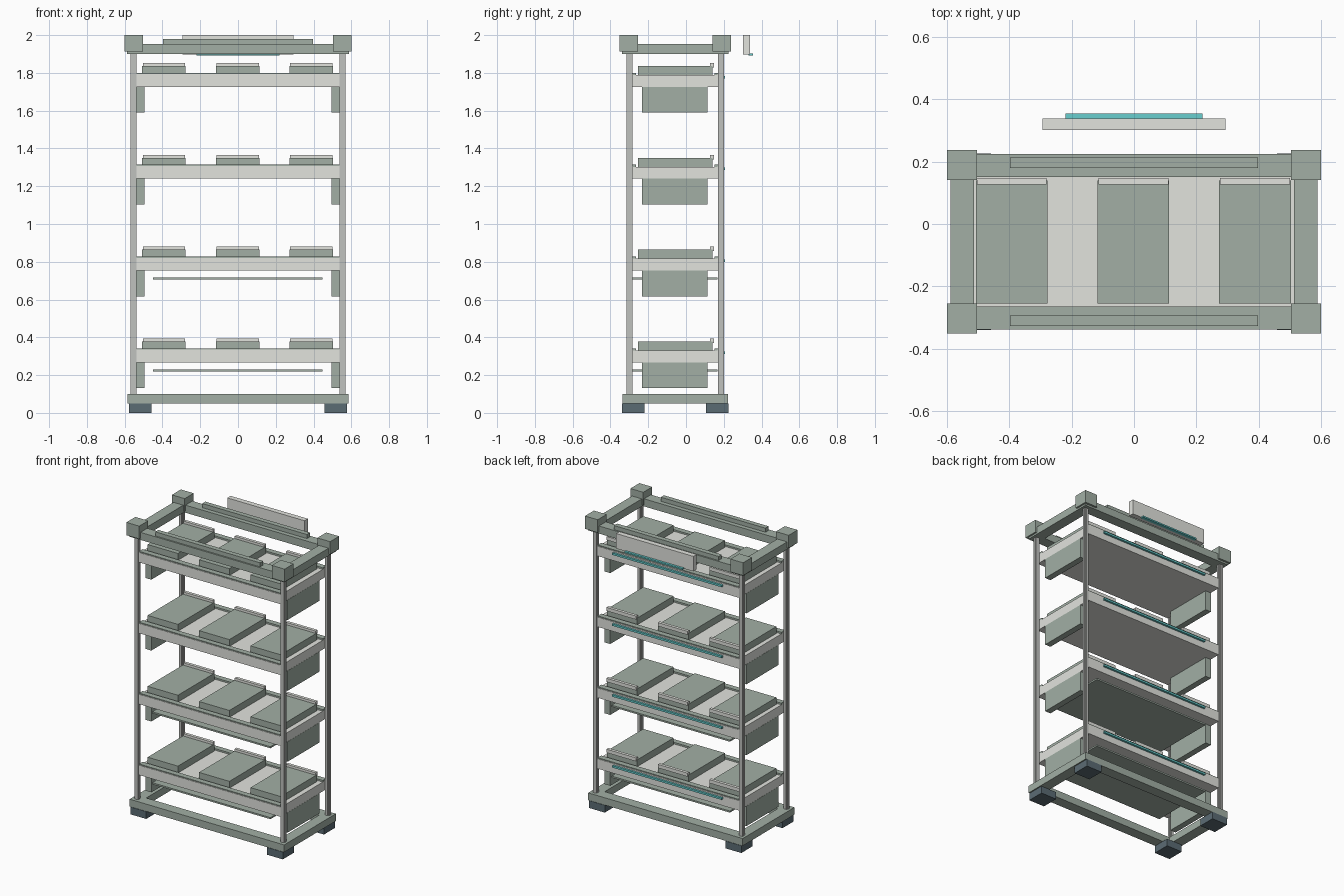
import bpy
import bmesh
from mathutils import Vector

cube = bpy.data.objects.get("Cube")
if cube:
    bpy.data.objects.remove(cube, do_unlink=True)


def material(name, rgb):
    m = bpy.data.materials.new(name)
    m.use_nodes = True
    colour = (*rgb, 1)
    m.diffuse_color = colour
    m.node_tree.nodes["Principled BSDF"].inputs["Base Color"].default_value = colour
    return m


GREEN = material("sage grey", (0.36, 0.43, 0.375))
LIGHT = material("pale grey", (0.76, 0.77, 0.73))
METAL = material("metal grey", (0.53, 0.54, 0.52))
SLATE = material("dark slate", (0.105, 0.15, 0.175))
TEAL = material("teal", (0.14, 0.62, 0.62))

MID = -0.057   # centre of the rack in depth
SIDES = (-1, 1)


def boxes(name, mat, spans):
    """One object made of boxes, each given as x, y and z ranges."""
    bm = bmesh.new()
    for span in spans:
        lo, hi = Vector([s[0] for s in span]), Vector([s[1] for s in span])
        verts = bmesh.ops.create_cube(bm, size=1)["verts"]
        bmesh.ops.scale(bm, vec=hi - lo, verts=verts)
        bmesh.ops.translate(bm, vec=(lo + hi) / 2, verts=verts)
    mesh = bpy.data.meshes.new(name)
    bm.to_mesh(mesh)
    bm.free()
    mesh.materials.append(mat)
    obj = bpy.data.objects.new(name, mesh)
    bpy.context.collection.objects.link(obj)
    return obj


def around(centre, half):
    return (centre - half, centre + half)


def pair(side, inner, outer, centre=0):
    """Range from inner to outer on one side of a centre."""
    return tuple(sorted((centre + side * inner, centre + side * outer)))


# Feet, ribbed posts and corner blocks
for sx in SIDES:
    for sy in SIDES:
        tag = ("left" if sx > 0 else "right") + ("_back" if sy > 0 else "_front")
        boxes("foot_" + tag, SLATE,
              [(pair(sx, 0.458, 0.578), pair(sy, 0.163, 0.283, MID), (0, 0.05))])
        px, py = sx * 0.554, MID + sy * 0.242
        boxes("post_" + tag, METAL,
              [(around(px, hx), around(py, hy), (0.09, 1.92))
               for hx, hy in ((0.013, 0.013), (0.016, 0.007), (0.007, 0.016))])
        boxes("corner_block_" + tag, GREEN,
              [(pair(sx, 0.503, 0.6), pair(sy, 0.198, 0.295, MID), (1.912, 2.0))])


# Base and top frames
def frame(name, z, width, half_x, half_y):
    spans = [((-half_x, half_x), pair(s, half_y - width, half_y, MID), z) for s in SIDES]
    spans += [(pair(s, half_x - width, half_x), around(MID, half_y - width), z)
              for s in SIDES]
    return boxes(name, GREEN, spans)


frame("base_frame", (0.05, 0.1), 0.074, 0.586, 0.28)
frame("top_frame", (1.9, 1.952), 0.074, 0.588, 0.281)
for sy in SIDES:
    boxes("top_strip_" + ("back" if sy > 0 else "front"), GREEN,
          [((-0.397, 0.397), pair(sy, 0.237, 0.271, MID), (1.952, 1.98))])

# Shelves, counted from the bottom
for i in range(4):
    z = 0.268 + i * 0.486
    tag = f"_{i + 1}"
    boxes("shelf_deck" + tag, LIGHT,
          [((-0.537, 0.537), (-0.287, 0.167), (z, z + 0.063))])
    boxes("shelf_beams" + tag, LIGHT,
          [((-0.537, 0.537), pair(s, 0.224, 0.25, MID), (z, z + 0.067)) for s in SIDES])
    boxes("shelf_lips" + tag, GREEN,
          [((-0.537, 0.537), pair(s, 0.209, 0.247, MID), (z + 0.063, z + 0.074))
           for s in SIDES])
    boxes("shelf_back_light" + tag, TEAL,
          [((-0.415, 0.415), (0.19, 0.207), (z + 0.045, z + 0.058))])

    # Three trays with pale rear edges
    for j in SIDES + (0,):
        x = j * 0.39 - 0.002
        name = {-1: "_right", 0: "_middle", 1: "_left"}[j]
        boxes("tray" + tag + name, GREEN,
              [(around(x, 0.115), (-0.255, 0.14), (z + 0.061, z + 0.11))])
        boxes("tray_edge" + tag + name, LIGHT,
              [(around(x, 0.112), (0.127, 0.148), (z + 0.102, z + 0.126))])

    # Side boxes hanging below the shelf
    for sx in SIDES:
        boxes("side_box" + tag + ("_left" if sx > 0 else "_right"), GREEN,
              [(pair(sx, 0.495, 0.538), (-0.232, 0.114), (z - 0.137, z))])

    # Lower panels under the two bottom shelves
    if i < 2:
        boxes("under_panel" + tag, GREEN,
              [((-0.45, 0.447), (-0.287, 0.167), (z - 0.048, z - 0.037))])

# Sign board behind the top, with a light strip
boxes("sign_board", LIGHT, [((-0.293, 0.293), (0.302, 0.338), (1.897, 2.0))])
boxes("sign_light", TEAL, [((-0.22, 0.22), (0.332, 0.354), (1.893, 1.903))])
